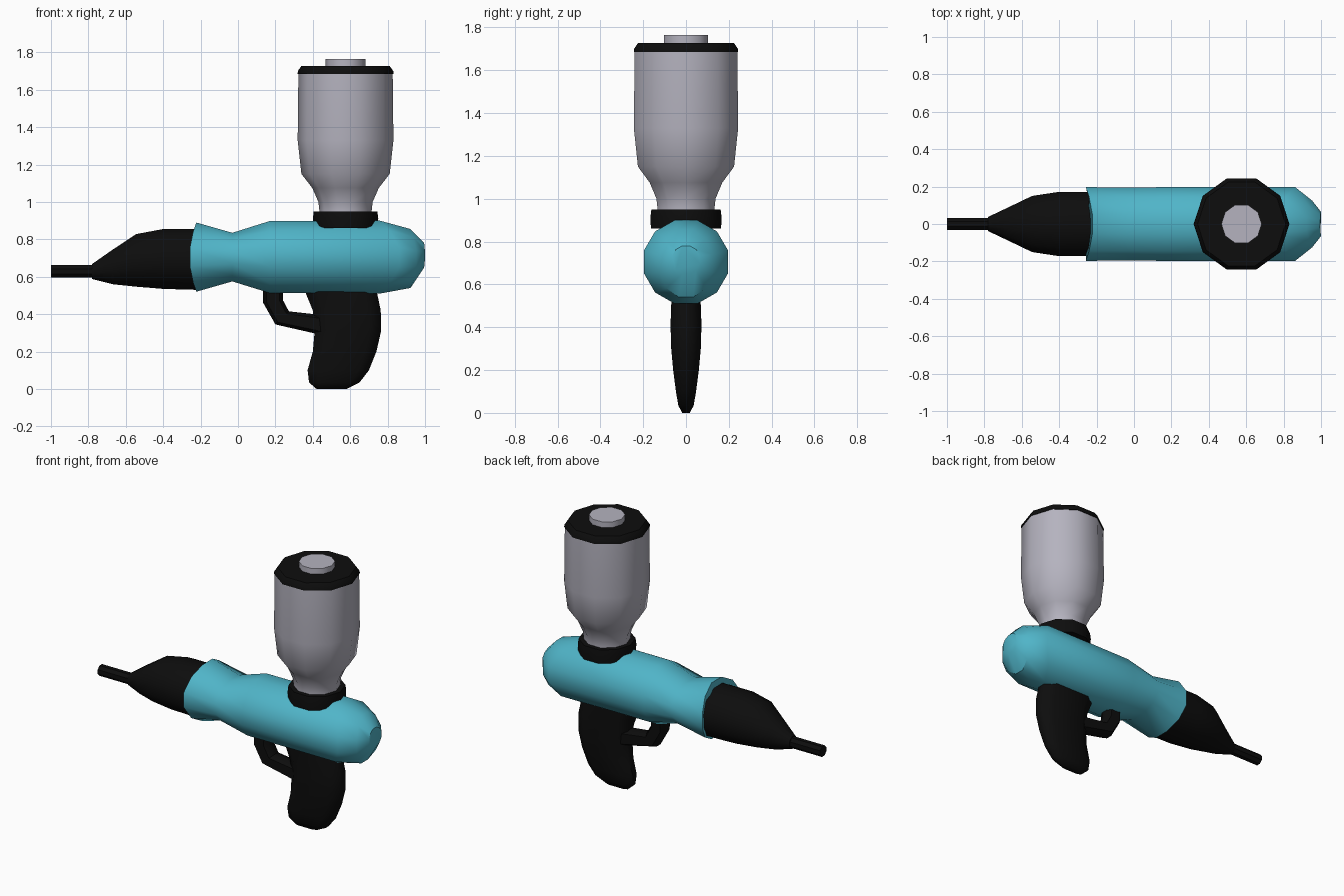
import bpy, bmesh, math

if "Cube" in bpy.data.objects:
    bpy.data.objects.remove(bpy.data.objects["Cube"])


def material(name, rgb):
    m = bpy.data.materials.new(name)
    m.diffuse_color = (*rgb, 1)
    m.use_nodes = True
    m.node_tree.nodes["Principled BSDF"].inputs["Base Color"].default_value = m.diffuse_color
    return m


TEAL = material("teal_plastic", (0.08, 0.46, 0.58))
BLACK = material("black_plastic", (0.004, 0.004, 0.004))
GREY = material("pale_tank", (0.46, 0.45, 0.52))


def loft(name, rings, mat, angle=40):
    """Skin equal-length rings of points and cap both ends."""
    bm = bmesh.new()
    vs = [[bm.verts.new(p) for p in ring] for ring in rings]
    n = len(vs[0])
    for a, b in zip(vs, vs[1:]):
        for i in range(n):
            j = (i + 1) % n
            bm.faces.new((a[i], a[j], b[j], b[i]))
    bm.faces.new(vs[0])
    bm.faces.new(vs[-1])
    bmesh.ops.recalc_face_normals(bm, faces=bm.faces)
    me = bpy.data.meshes.new(name)
    bm.to_mesh(me)
    bm.free()
    ob = bpy.data.objects.new(name, me)
    bpy.context.collection.objects.link(ob)
    me.materials.append(mat)
    bpy.ops.object.select_all(action='DESELECT')
    ob.select_set(True)
    bpy.context.view_layer.objects.active = ob
    bpy.ops.object.shade_smooth_by_angle(angle=math.radians(angle))
    return ob


def x_ring(x, half_y, z0, z1, bulge=0.0, n=12):
    """Ring around the x axis; bulge shifts its sides along x."""
    pts = []
    for i in range(n):
        a = 2 * math.pi * (i + 0.5) / n
        c, s = math.cos(a), math.sin(a)
        k = math.cos(math.pi / n)
        pts.append((x + bulge * c * c, half_y * c / k,
                    (z0 + z1) / 2 + (z1 - z0) / 2 * s / k))
    return pts


def lathe(name, profile, mat, n=10, cx=0.575):
    rings = [[(cx + r * math.cos(2 * math.pi * i / n),
               r * math.sin(2 * math.pi * i / n), z) for i in range(n)]
             for r, z in profile]
    return loft(name, rings, mat)


# Main body
loft("body", [x_ring(*r) for r in (
    (-0.22, 0.197, 0.52, 0.89, -0.04),
    (-0.03, 0.195, 0.575, 0.835),
    (0.17, 0.197, 0.513, 0.898),
    (0.75, 0.197, 0.51, 0.90, 0.12),
    (0.92, 0.125, 0.54, 0.855, 0.035),
    (0.995, 0.065, 0.65, 0.78, 0.005))], TEAL)

# Front cone and thin spout
loft("nozzle", [x_ring(*r) for r in (
    (-0.22, 0.172, 0.53, 0.855),
    (-0.40, 0.172, 0.535, 0.855),
    (-0.545, 0.15, 0.547, 0.828),
    (-0.67, 0.09, 0.56, 0.745),
    (-0.78, 0.038, 0.588, 0.668))], BLACK)
loft("spout", [x_ring(x, 0.032, 0.595, 0.662, n=8)
               for x in (-0.76, -1.0)], BLACK)

# Grip: rounded horizontal sections (z, x front, x back, half width)
SECTION = ((-1, -0.4), (-0.65, -1), (0.65, -1), (1, -0.4),
           (1, 0.4), (0.65, 1), (-0.65, 1), (-1, 0.4))
loft("grip", [[((a + b) / 2 + u * (b - a) / 2, v * w, z) for u, v in SECTION]
              for z, a, b, w in (
    (0.0, 0.42, 0.58, 0.018), (0.035, 0.38, 0.65, 0.036),
    (0.10, 0.372, 0.70, 0.047), (0.20, 0.40, 0.74, 0.06),
    (0.31, 0.41, 0.765, 0.07), (0.42, 0.40, 0.763, 0.072),
    (0.53, 0.355, 0.74, 0.068))], BLACK, 60)

# Trigger guard: (outer x, z, inner x, z) pairs along a bent bar
loft("trigger_guard", [[((a + c) / 2 + u * (c - a) / 2, v * 0.05,
                         (b + d) / 2 + u * (d - b) / 2) for u, v in SECTION]
                       for a, b, c, d in (
    (0.135, 0.56, 0.24, 0.56), (0.135, 0.46, 0.24, 0.475),
    (0.20, 0.345, 0.272, 0.415), (0.45, 0.288, 0.45, 0.395))], BLACK)

# Tank on top, with its collar, cap and filler knob
lathe("tank_collar", ((0.172, 0.86), (0.175, 0.91), (0.17, 0.95)), BLACK)
lathe("tank", ((0.14, 0.90), (0.14, 0.955), (0.145, 1.0), (0.178, 1.075),
               (0.236, 1.15), (0.256, 1.33), (0.252, 1.69)), GREY)
lathe("tank_cap", ((0.256, 1.685), (0.255, 1.70), (0.235, 1.728)), BLACK)
lathe("filler_knob", ((0.108, 1.72), (0.108, 1.765)), GREY)
